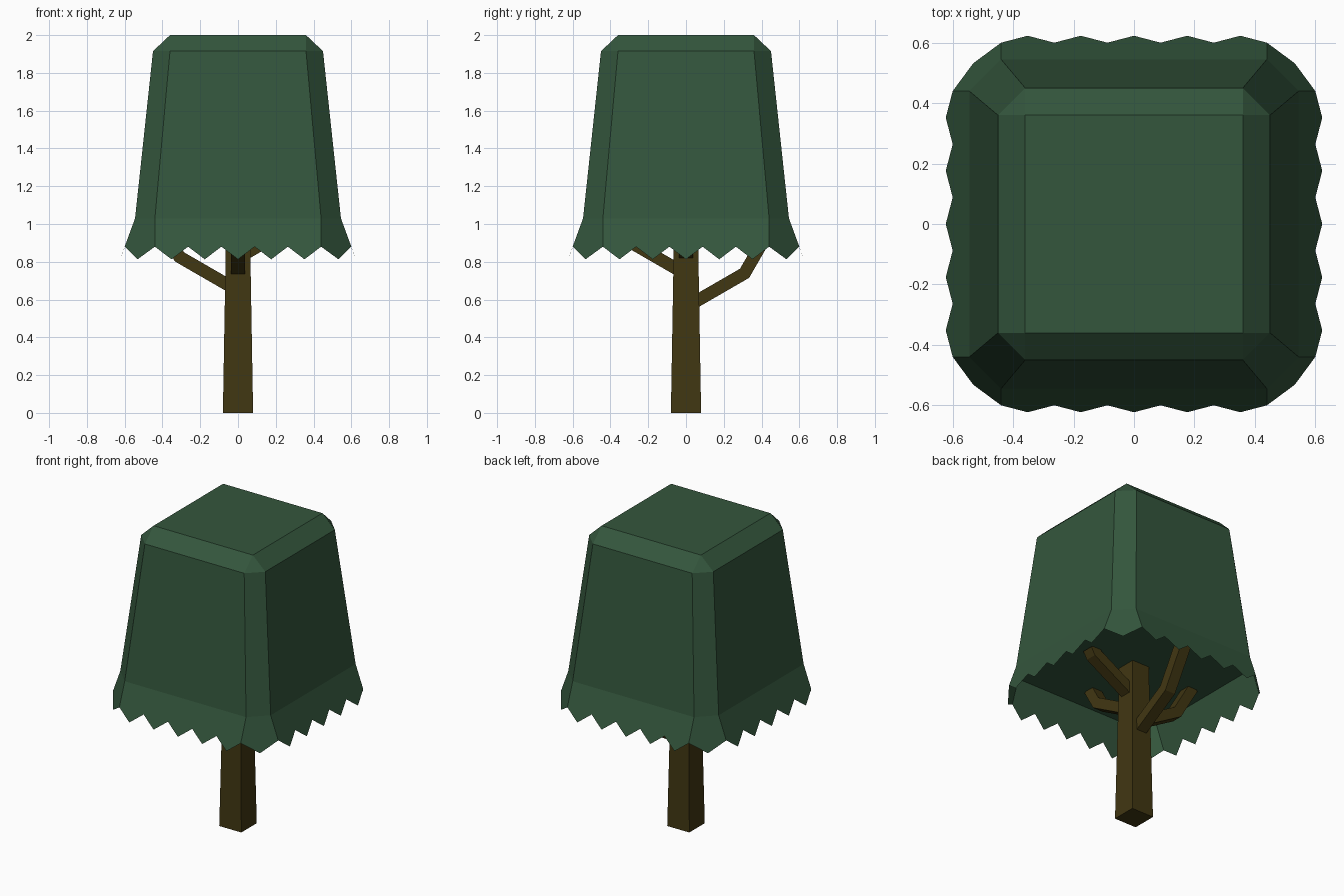
import bpy, bmesh, math
from mathutils import Vector, Matrix

if "Cube" in bpy.data.objects:
    bpy.data.objects.remove(bpy.data.objects["Cube"])


def material(name, rgb):
    m = bpy.data.materials.new(name)
    m.diffuse_color = (*rgb, 1)
    m.use_nodes = True
    m.node_tree.nodes["Principled BSDF"].inputs["Base Color"].default_value = m.diffuse_color
    return m


GREEN = material("dark leaf green", (0.034, 0.093, 0.046))
BROWN = material("bark brown", (0.053, 0.038, 0.006))


def finish(bm, name, mat, recalc=True):
    bmesh.ops.remove_doubles(bm, verts=bm.verts, dist=0.0005)
    if recalc:
        bmesh.ops.recalc_face_normals(bm, faces=bm.faces)
    me = bpy.data.meshes.new(name)
    bm.to_mesh(me)
    bm.free()
    me.materials.append(mat)
    ob = bpy.data.objects.new(name, me)
    bpy.context.collection.objects.link(ob)
    return ob


def face(bm, pts):
    return bm.faces.new([bm.verts.new(p) for p in pts])


def loft(bm, rings):
    loops = [[bm.verts.new(p) for p in r] for r in rings]
    n = len(loops[0])
    for a, b in zip(loops, loops[1:]):
        for i in range(n):
            j = (i + 1) % n
            bm.faces.new((a[i], a[j], b[j], b[i]))
    bm.faces.new(loops[0][::-1])
    bm.faces.new(loops[-1])


def quarter(k):
    return Matrix.Rotation(k * math.pi / 2, 4, 'Z')


def octagon(flat, out, z):
    return [quarter(k) @ Vector((s * flat, -out, z)) for k in range(4) for s in (-1, 1)]


# canopy: tapered block with chamfered corners and a bevelled top
HEM_Z, FLAT, OUT = 1.03, 0.44, 0.545
bm = bmesh.new()
top = octagon(0.36, 0.36, 2.0)
loft(bm, [octagon(FLAT, OUT, HEM_Z), octagon(0.36, 0.45, 1.915), top])
bmesh.ops.dissolve_degenerate(bm, dist=0.0005, edges=bm.edges)
finish(bm, "canopy", GREEN)

# flared skirt with a zigzag hem
bm = bmesh.new()
for k in range(4):
    hem = [(-FLAT + i * FLAT / 5, -0.6, 0.88) if i % 2 == 0 else
           (-FLAT + i * FLAT / 5, -0.623, 0.813) for i in range(11)]
    side = hem + [(FLAT, -OUT, HEM_Z), (-FLAT, -OUT, HEM_Z)]
    corner = [(FLAT, -0.6, 0.88), (0.532, -0.532, 0.813), (0.6, -FLAT, 0.88),
              (OUT, -FLAT, HEM_Z), (FLAT, -OUT, HEM_Z)]
    for pts in (side, corner):
        face(bm, [quarter(k) @ Vector(p) for p in pts])
finish(bm, "canopy_skirt", GREEN, recalc=False)

# trunk: tapered square post
bm = bmesh.new()
loft(bm, [[(x * h, y * h, z) for x, y in ((-1, -1), (1, -1), (1, 1), (-1, 1))]
          for h, z in ((0.08, 0), (0.062, 1.04))])
finish(bm, "trunk", BROWN)


# bent branches, each a quarter turn further round and higher up the trunk
def branch(name, turn, z0):
    end_z, half, wide = 1.04, 0.033, 0.037
    bend = Vector((0.31, z0 + 0.31 * math.tan(math.radians(30))))
    rise = max(end_z - bend.y, 0.04)
    tip = bend + Vector((rise / math.tan(math.radians(60)), rise))
    path = [(Vector((0.02, z0 + 0.0115)), 30, 1), (bend, 45, 1 / math.cos(math.radians(15))), (tip, 60, 1)]
    rings = []
    for p, ang, scale in path:
        a = math.radians(ang)
        n = Vector((-math.sin(a), math.cos(a))) * half * scale
        rings.append([quarter(turn) @ Vector((p.x + s * n.x, w * wide, p.y + s * n.y))
                      for s, w in ((-1, -1), (-1, 1), (1, 1), (1, -1))])
    bm = bmesh.new()
    loft(bm, rings)
    finish(bm, name, BROWN)


for i, side in enumerate(("back", "left", "front", "right")):
    branch("branch_" + side, i + 1, 0.56 + 0.087 * i)
